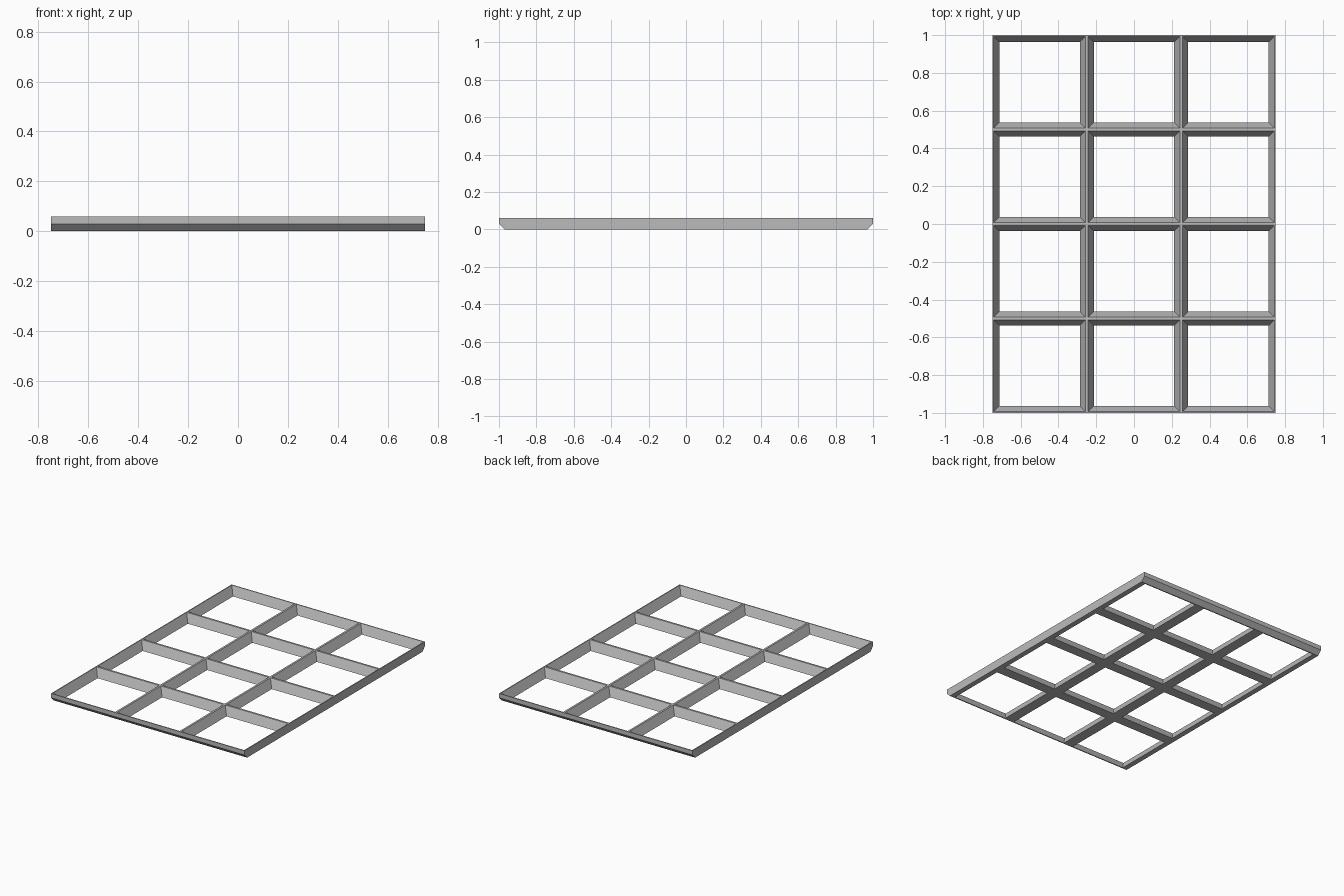
import bpy, bmesh

cube = bpy.data.objects.get("Cube")
if cube:
    bpy.data.objects.remove(cube, do_unlink=True)

COLS, ROWS, PITCH = 3, 4, 0.5
HEIGHT = 0.06
CHAMFER = 0.03           # lower bevel along the front and back edges
RIM_HALF = 0.243         # half opening at the top
BASE_HALF = 0.213        # half opening at the bottom
EDGE_Y = ROWS * PITCH / 2

# Grey plastic
grey = bpy.data.materials.new("plain grey")
grey.use_nodes = True
colour = (0.5, 0.5, 0.5, 1)
grey.diffuse_color = colour
grey.node_tree.nodes["Principled BSDF"].inputs["Base Color"].default_value = colour

bm = bmesh.new()


def square(cx, cy, half, z, limit=EDGE_Y):
    """Corner vertices of one cell, held inside the plate's depth limit."""
    corners = ((-1, -1), (1, -1), (1, 1), (-1, 1))
    return [bm.verts.new((cx + sx * half,
                          max(-limit, min(limit, cy + sy * half)), z))
            for sx, sy in corners]


# Every cell: top rim, sloping walls, underside
for col in range(COLS):
    for row in range(ROWS):
        cx = (col - (COLS - 1) / 2) * PITCH
        cy = (row - (ROWS - 1) / 2) * PITCH
        loops = [square(cx, cy, PITCH / 2, HEIGHT),
                 square(cx, cy, RIM_HALF, HEIGHT),
                 square(cx, cy, BASE_HALF, 0),
                 square(cx, cy, PITCH / 2, 0, EDGE_Y - CHAMFER)]
        for a, b in zip(loops, loops[1:]):
            for i in range(4):
                j = (i + 1) % 4
                bm.faces.new((a[i], a[j], b[j], b[i]))

# Front and back edges: upright strip above a chamfer
profile = ((EDGE_Y, HEIGHT), (EDGE_Y, CHAMFER), (EDGE_Y - CHAMFER, 0))
for side in (-1, 1):
    for col in range(COLS):
        x0 = (col - COLS / 2) * PITCH
        for (ya, za), (yb, zb) in zip(profile, profile[1:]):
            bm.faces.new([bm.verts.new(p) for p in (
                (x0, side * ya, za), (x0 + PITCH, side * ya, za),
                (x0 + PITCH, side * yb, zb), (x0, side * yb, zb))])

bmesh.ops.remove_doubles(bm, verts=bm.verts[:], dist=0.0005)

# Flat left and right ends close the two remaining openings
bmesh.ops.holes_fill(bm, edges=[e for e in bm.edges if e.is_boundary], sides=0)
bmesh.ops.recalc_face_normals(bm, faces=bm.faces[:])

mesh = bpy.data.meshes.new("grid_baseplate")
bm.to_mesh(mesh)
bm.free()
mesh.materials.append(grey)
plate = bpy.data.objects.new("grid_baseplate", mesh)
bpy.context.collection.objects.link(plate)
